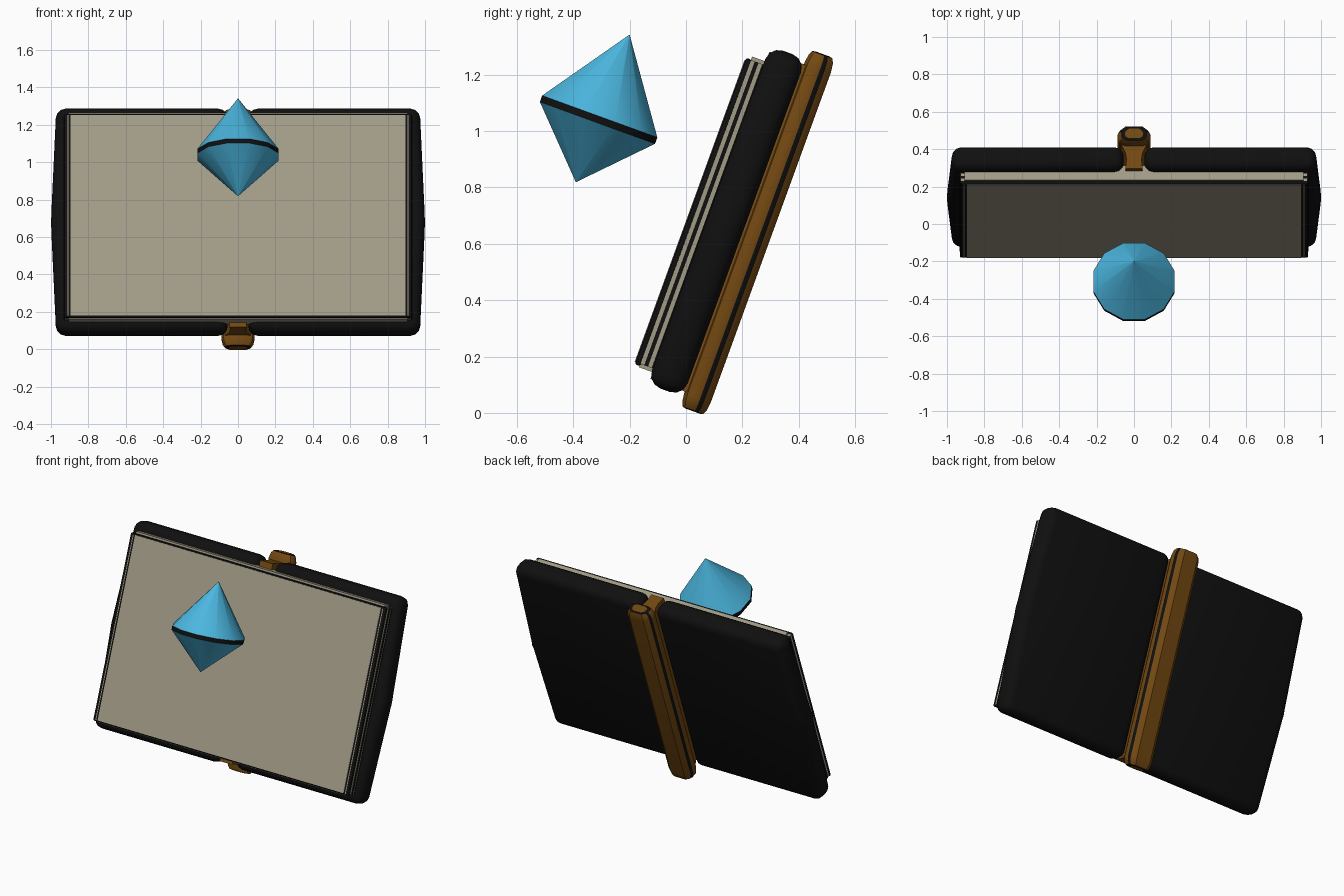
import bpy, bmesh, math
from mathutils import Matrix, Vector

old = bpy.data.objects.get("Cube")
if old:
    bpy.data.objects.remove(old, do_unlink=True)


def material(name, rgb):
    m = bpy.data.materials.new(name)
    m.use_nodes = True
    m.diffuse_color = (*rgb, 1)
    m.node_tree.nodes["Principled BSDF"].inputs["Base Color"].default_value = (*rgb, 1)
    return m


BLACK = material("black leather", (0.005, 0.005, 0.005))
PAPER = material("aged paper", (0.36, 0.33, 0.24))
BROWN = material("brown leather", (0.17, 0.065, 0.006))
BLUE = material("crystal blue", (0.07, 0.47, 0.74))

# The whole book leans back; local axes are x, depth toward the back, height
LEAN = Matrix.Rotation(math.radians(-20), 4, 'X')


def finish(name, bm, mats, place=LEAN, bevel=0, segments=3):
    bmesh.ops.recalc_face_normals(bm, faces=bm.faces)
    if bevel:
        bmesh.ops.bevel(bm, geom=bm.edges[:], offset=bevel, segments=segments,
                        profile=0.5, affect='EDGES', clamp_overlap=True)
    bm.transform(place)
    mesh = bpy.data.meshes.new(name)
    bm.to_mesh(mesh)
    bm.free()
    for m in mats:
        mesh.materials.append(m)
    ob = bpy.data.objects.new(name, mesh)
    bpy.context.collection.objects.link(ob)
    bpy.ops.object.select_all(action='DESELECT')
    ob.select_set(True)
    bpy.context.view_layer.objects.active = ob
    bpy.ops.object.shade_smooth_by_angle(angle=math.radians(32))
    return ob


def loft(rings):
    """Closed solid through rings of equal point count."""
    bm = bmesh.new()
    loops = [[bm.verts.new(p) for p in ring] for ring in rings]
    n = len(loops[0])
    bands = []
    for a, b in zip(loops, loops[1:]):
        bands.append([bm.faces.new((a[i], a[(i + 1) % n], b[(i + 1) % n], b[i]))
                      for i in range(n)])
    bm.faces.new(loops[0])
    bm.faces.new(loops[-1])
    return bm, bands


def slab(name, mat, x0, x1, d0, d1, h0, h1, bevel=0, segments=2):
    rings = [[(x0, d, h0), (x1, d, h0), (x1, d, h1), (x0, d, h1)] for d in (d0, d1)]
    finish(name, loft(rings)[0], [mat], bevel=bevel, segments=segments)


# Covers: two rounded boards with a bowed outer edge
for side, label in ((1, "left"), (-1, "right")):
    outline = [(0.055, 0.05), (0.972, 0.05), (1.0, 0.685), (0.972, 1.325), (0.055, 1.325)]
    rings = [[(side * x, d, h) for x, h in outline] for d in (-0.165, -0.03)]
    finish(label + "_cover", loft(rings)[0], [BLACK], bevel=0.05)

# Page block: paper core, layered fore edges and a dark front border
slab("page_core", PAPER, -0.905, 0.905, -0.212, -0.13, 0.095, 1.268)
slab("front_border", BLACK, -0.93, 0.93, -0.23, -0.209, 0.10, 1.257, bevel=0.007)
slab("front_page", PAPER, -0.895, 0.895, -0.233, -0.225, 0.108, 1.248)
for side, label in ((1, "left"), (-1, "right")):
    for i, (d0, d1, mat, w) in enumerate(((-0.211, -0.197, PAPER, 0.928),
                                          (-0.197, -0.183, BLACK, 0.932),
                                          (-0.183, -0.169, PAPER, 0.928),
                                          (-0.169, -0.14, BLACK, 0.93))):
        x0, x1 = sorted((side * 0.89, side * w))
        slab(f"{label}_page_edge_{i + 1}", mat, x0, x1, d0, d1, 0.108, 1.255)
    x0, x1 = sorted((side * 0.905, side * 0.911))
    slab(label + "_border_line", PAPER, x0, x1, -0.232, -0.226, 0.108, 1.248)

# Spine: rounded bar with dark stripes on the back corners and dark end rings
half = [(0.05, -0.03), (0.078, -0.018), (0.088, 0.0), (0.088, 0.03),
        (0.079, 0.047), (0.05, 0.07)]
section = half + [(-x, d) for x, d in reversed(half)]
ends = [(0.0, 0.54), (0.003, 0.77), (0.02, 0.92), (0.05, 1.0)]
levels = [(0.014 + h, s) for h, s in ends] + [(1.362 - h, s) for h, s in reversed(ends)]
rings = [[(x * s, 0.02 + (d - 0.02) * s, h) for x, d in section] for h, s in levels]
bm, bands = loft(rings)
stripes = (3, len(section) - 5)
for k, band in enumerate(bands):
    for i, f in enumerate(band):
        end_ring = k in (0, len(bands) - 1)
        f.material_index = int(end_ring or i in stripes)
finish("spine", bm, [BROWN, BLACK])

# Spine neck: flared web between the covers
neck = [(0.046, -0.16), (0.04, -0.11), (0.046, -0.07), (0.075, -0.01)]
section = neck + [(-x, d) for x, d in reversed(neck)]
finish("spine_neck", loft([[(x, d, h) for x, d in section] for h in (0.07, 1.305)])[0], [BROWN])

# Floating crystal: two twelve-sided cones joined by a dark girdle
SIDES = 12


def circle(r, h):
    return [(r * math.cos((i + 0.5) * math.tau / SIDES),
             r * math.sin((i + 0.5) * math.tau / SIDES), h) for i in range(SIDES)]


bm, bands = loft([circle(0.001, -0.235), circle(0.225, -0.012),
                  circle(0.225, 0.012), circle(0.001, 0.32)])
for f in bands[1]:
    f.material_index = 1
finish("crystal", bm, [BLUE, BLACK],
       place=Matrix.Translation(Vector((0, -0.31, 1.04))) @ LEAN)
